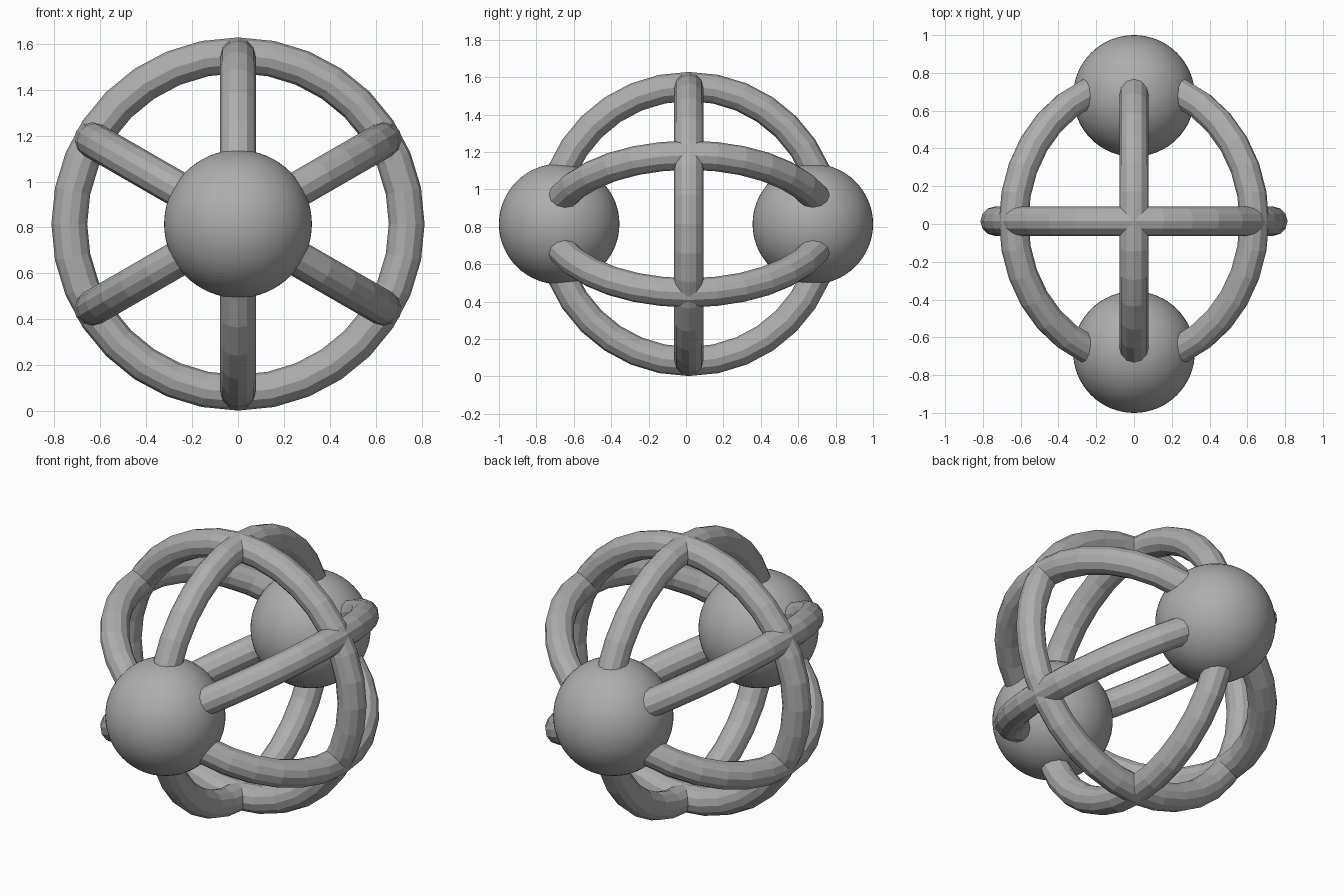
import bpy
from math import radians

CENTRE_Z = 0.815
RING_Y = 0.015
RING_RADIUS, TUBE_RADIUS = 0.735, 0.078
BALL_RADIUS, BALL_Y = 0.322, 0.678

cube = bpy.data.objects.get("Cube")
if cube:
    bpy.data.objects.remove(cube, do_unlink=True)

# One plain grey for the whole model
grey = bpy.data.materials.new("plain_grey")
grey.use_nodes = True
colour = (0.42, 0.42, 0.42, 1)
grey.diffuse_color = colour
grey.node_tree.nodes["Principled BSDF"].inputs["Base Color"].default_value = colour


def finish(name):
    obj = bpy.context.object
    obj.name = name
    obj.data.materials.append(grey)
    return obj


def ring(name, rotation):
    bpy.ops.mesh.primitive_torus_add(
        major_segments=32, minor_segments=12,
        major_radius=RING_RADIUS, minor_radius=TUBE_RADIUS,
        location=(0, RING_Y, CENTRE_Z), rotation=rotation)
    bpy.ops.object.shade_flat()
    return finish(name)


# Upright hoop facing the front
ring("equator_ring", (radians(90), 0, 0))

# Three hoops crossing at both balls, evenly turned about the y axis
for name, angle in (("vertical_ring", 90), ("left_high_ring", -30), ("right_high_ring", 30)):
    ring(name, (0, radians(angle), 0))

# Balls where the hoops meet
for name, side in (("front_ball", -1), ("back_ball", 1)):
    bpy.ops.mesh.primitive_uv_sphere_add(
        segments=64, ring_count=32, radius=BALL_RADIUS,
        location=(0, side * BALL_Y, CENTRE_Z))
    bpy.ops.object.shade_smooth()
    finish(name)
